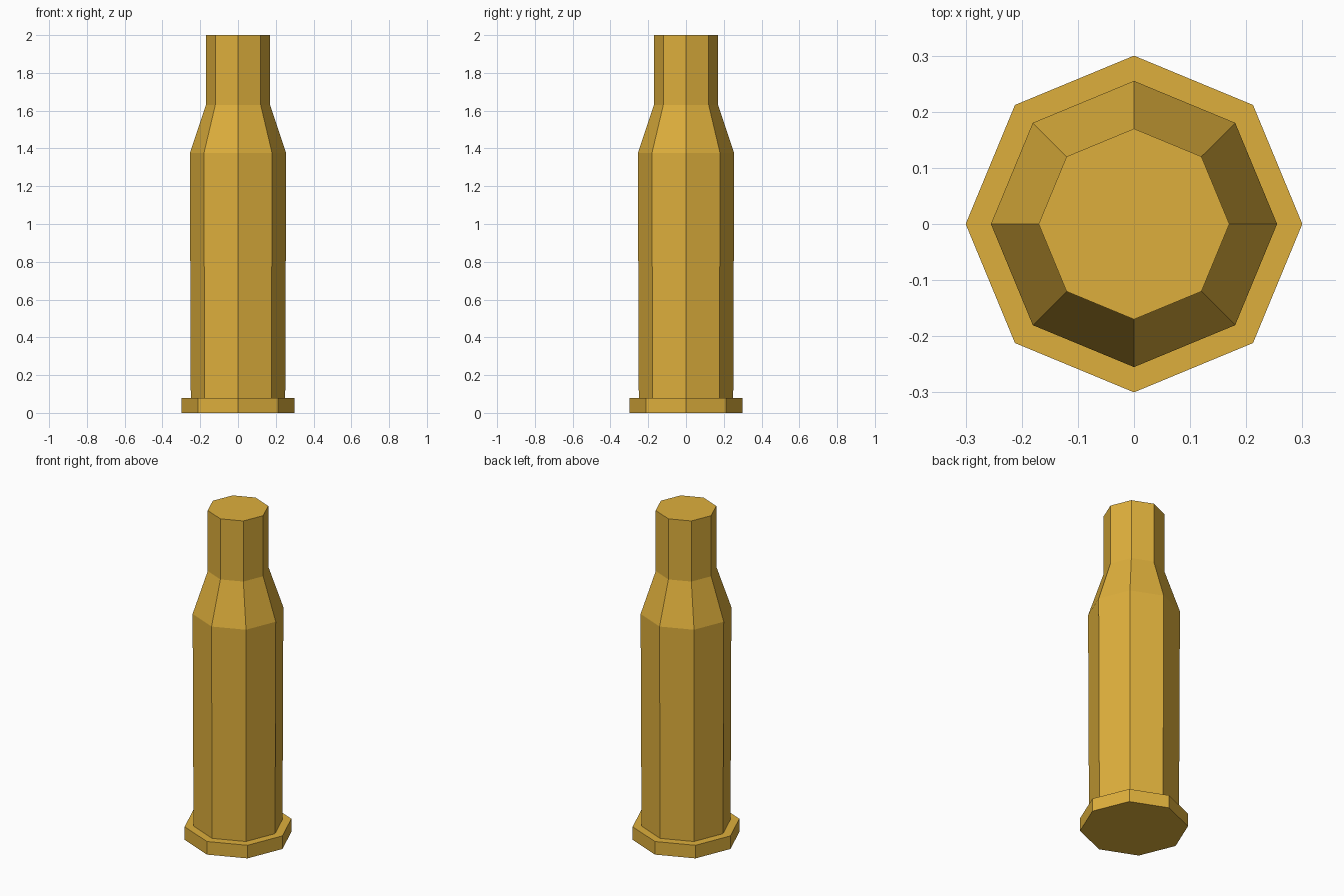
import bpy, bmesh, math

if "Cube" in bpy.data.objects:
    bpy.data.objects.remove(bpy.data.objects["Cube"])

SIDES = 8

brass = bpy.data.materials.new("brass")
brass.diffuse_color = (0.73, 0.43, 0.045, 1)
brass.use_nodes = True
brass.node_tree.nodes["Principled BSDF"].inputs["Base Color"].default_value = brass.diffuse_color

# Half profile (radius, height): rim, slightly flared body, shoulder, neck
profile = [(0.30, 0.0), (0.30, 0.08), (0.25, 0.08),
           (0.255, 1.375), (0.17, 1.63), (0.17, 2.0)]

# Turn the profile into an eight-sided casing, corners on the axes
bm = bmesh.new()
rings = [[bm.verts.new((r * math.cos(math.tau * i / SIDES),
                        r * math.sin(math.tau * i / SIDES), z))
          for i in range(SIDES)] for r, z in profile]
for low, high in zip(rings, rings[1:]):
    for i in range(SIDES):
        j = (i + 1) % SIDES
        bm.faces.new((low[i], low[j], high[j], high[i]))

# Flat caps at base and mouth
bm.faces.new(rings[0][::-1])
bm.faces.new(rings[-1])
bmesh.ops.recalc_face_normals(bm, faces=bm.faces)

mesh = bpy.data.meshes.new("casing")
bm.to_mesh(mesh)
bm.free()
mesh.materials.append(brass)
bpy.context.collection.objects.link(bpy.data.objects.new("casing", mesh))
